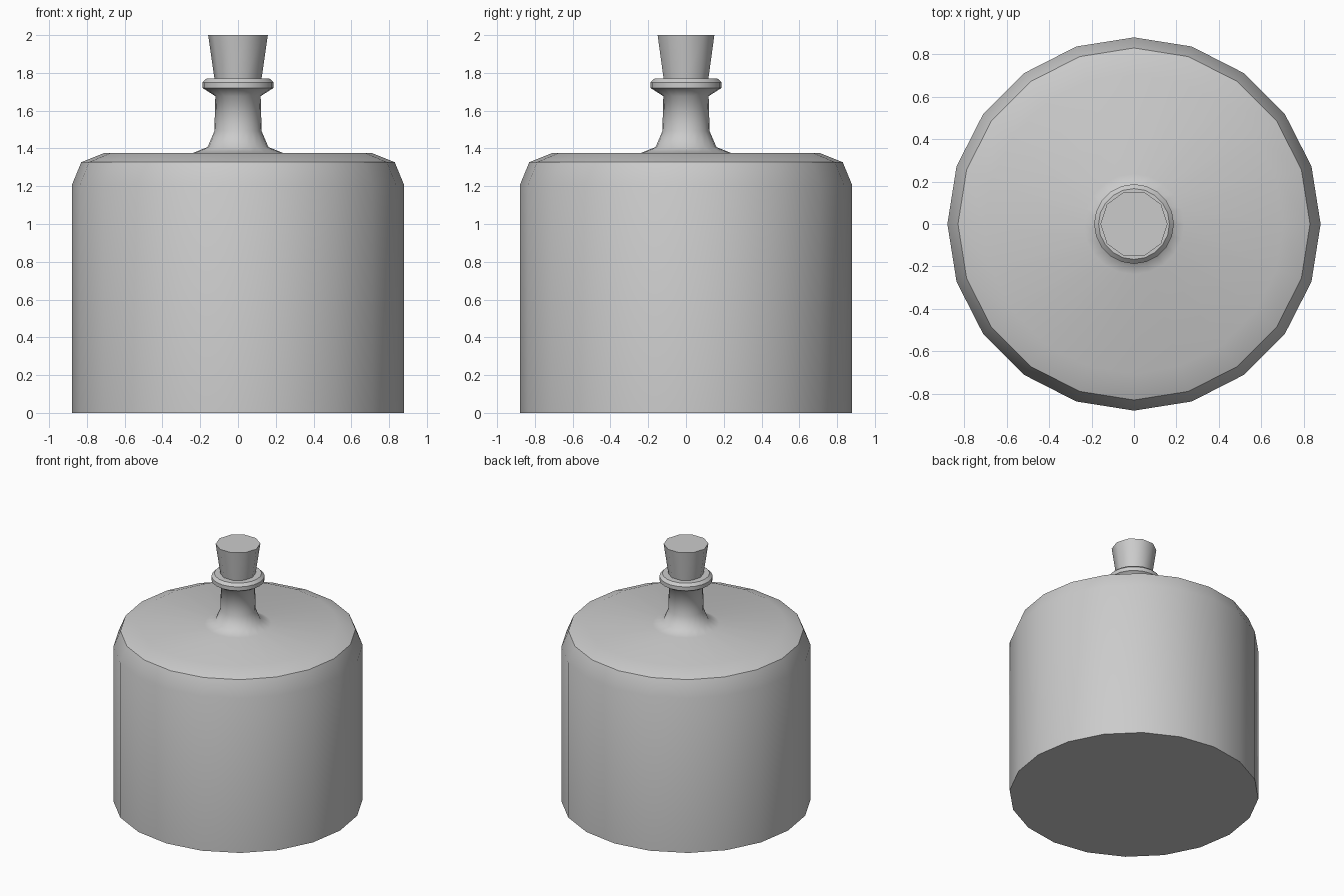
import bpy, bmesh
from math import cos, sin, tau

if "Cube" in bpy.data.objects:
    bpy.data.objects.remove(bpy.data.objects["Cube"])


def lathe(name, profile, sides, sharp):
    """Revolve (radius, height) points round z, cap both ends, mark sharp rings."""
    bm = bmesh.new()
    rings = []
    for r, z in profile:
        rings.append([bm.verts.new((r * cos(tau * i / sides), r * sin(tau * i / sides), z))
                      for i in range(sides)])
    for a, b in zip(rings, rings[1:]):
        for i in range(sides):
            j = (i + 1) % sides
            bm.faces.new((a[i], a[j], b[j], b[i]))
    bm.faces.new(rings[0][::-1])
    bm.faces.new(rings[-1])
    for f in bm.faces:
        f.smooth = True
    for k in sharp:
        for i in range(sides):
            bm.edges.get((rings[k][i], rings[k][(i + 1) % sides])).smooth = False
    mesh = bpy.data.meshes.new(name)
    bm.to_mesh(mesh)
    bm.free()
    obj = bpy.data.objects.new(name, mesh)
    bpy.context.collection.objects.link(obj)
    return obj


# Wide body, chamfered shoulder, flared neck and lip
lathe("bottle", [
    (0.88, 0), (0.88, 1.205), (0.83, 1.327), (0.705, 1.377),
    (0.237, 1.377), (0.161, 1.407), (0.125, 1.492), (0.12, 1.677),
    (0.188, 1.72), (0.188, 1.75), (0.167, 1.77), (0.12, 1.77),
], 20, (0, 2, 8, 9, 10))

# Tapered stopper seated in the lip
lathe("stopper", [(0.124, 1.765), (0.158, 2.0)], 10, (0, 1))
